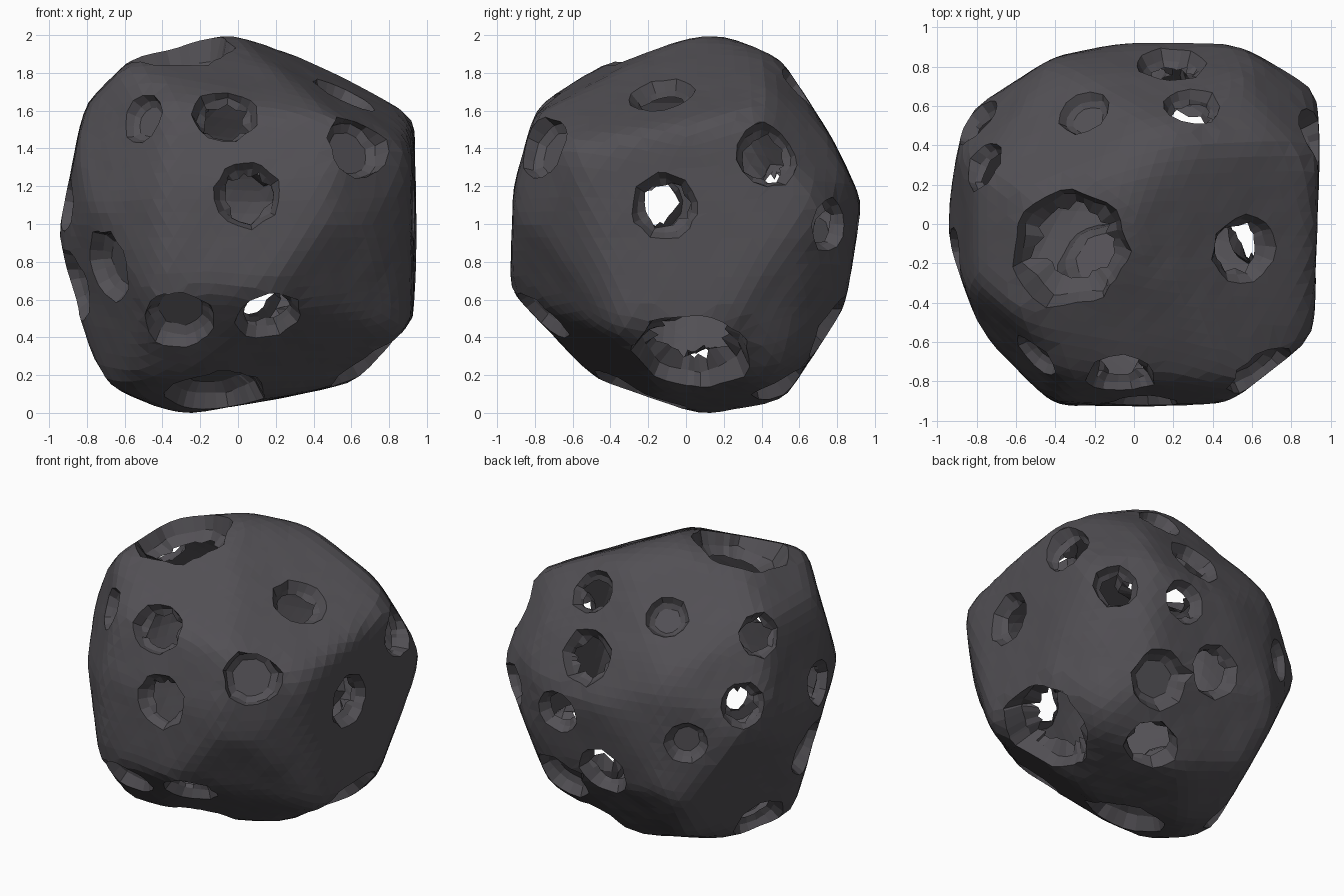
import bpy, bmesh, math, random
from mathutils import Vector
from mathutils.bvhtree import BVHTree

random.seed(4)
cube = bpy.data.objects.get("Cube")
if cube:
    bpy.data.objects.remove(cube)

# Main outlines in hundredths from the rock's centre, each in its own plane
FRONT_OUTLINE = [(-4, 100), (78, 73), (93, 55), (93, -50), (60, -83), (-30, -100), (-74, -82),
                 (-94, -5), (-80, 63), (-55, 88), (-4, 100)]
SIDE_OUTLINE = [(10, 100), (30, 96), (50, 87), (78, 42), (92, 12), (83, -42), (50, -94), (10, -100),
                (-48, -80), (-92, -34), (-90, 20), (-78, 62), (-45, 83), (10, 100)]
TOP_OUTLINE = [(5, 93), (45, 93), (94, 68), (90, -57), (45, -92), (-40, -91), (-76, -57),
               (-95, -5), (-86, 55), (-40, 84), (5, 93)]
# Slanted outlines that trim the corners
FRONT_CORNER = [(42, 94), (86, 58), (115, 11), (83, -73), (12, -98)]
BACK_CORNER = [(3, 90), (74, 78), (94, 8), (65, -89), (41, -103), (-32, -100), (-85, -68), (-115, 8),
               (-94, 64), (3, 90)]
LOWER_CORNER = [(19, 101), (79, 51), (101, 1), (51, -99), (4, -102), (-91, -44), (-106, 30)]
# Single broad chamfer low on the front left
CHAMFER = (Vector((0.49, -0.78, -0.38)), 0.92)


def direction(heading, rise):
    a, e = math.radians(heading), math.radians(rise)
    return Vector((math.cos(e) * math.cos(a), math.cos(e) * math.sin(a), math.sin(e)))


def outline_planes(outline, turn, tilt):
    """Turn each edge of an outline into a cutting plane (normal, distance)."""
    right = direction(turn, 0)
    facing = direction(turn - 90, tilt)
    up = facing.cross(right)
    corners = [(right * u + up * v) / 100 for u, v in outline]
    planes = []
    for start, end in zip(corners, corners[1:]):
        normal = (end - start).cross(facing).normalized()
        planes.append((normal, normal.dot(start)))
    return [(n, h) if h > 0 else (-n, -h) for n, h in planes]


def rock_body(bm):
    """Push a ball out to the planes, then soften the corners."""
    planes = (outline_planes(FRONT_OUTLINE, 0, 0) + outline_planes(SIDE_OUTLINE, 90, 0)
              + outline_planes(TOP_OUTLINE, 0, 90) + outline_planes(FRONT_CORNER, 35, 24)
              + outline_planes(BACK_CORNER, 215, 24) + outline_planes(LOWER_CORNER, 145, -24) + [CHAMFER])
    bmesh.ops.create_icosphere(bm, subdivisions=5, radius=1)
    for v in bm.verts:
        d = v.co.normalized()
        reach = min(h / n.dot(d) for n, h in planes if n.dot(d) > 0.001)
        v.co = d * reach * random.uniform(1.007, 1.022)
    for _ in range(2):
        bmesh.ops.smooth_vert(bm, verts=bm.verts, factor=0.5,
                              use_axis_x=True, use_axis_y=True, use_axis_z=True)


def extrude_ring(bm, edges):
    """Extrude an open rim and return the new rim's vertices and edges."""
    new = bmesh.ops.extrude_edge_only(bm, edges=edges)["geom"]
    return ([g for g in new if isinstance(g, bmesh.types.BMVert)],
            [g for g in new if isinstance(g, bmesh.types.BMEdge) and len(g.link_faces) == 1])


def crater(bm, skin, heading, rise, radius, hole):
    """Open a seven-sided patch, step the wall inward, then close or break the floor."""
    aim = direction(heading, rise)
    centre = skin.ray_cast(aim * 2, -aim)[0]
    bm.normal_update()
    patch = {f for f in bm.faces if (f.calc_center_median() - centre).length < radius}
    normal = sum((f.normal * f.calc_area() for f in patch), Vector()).normalized()
    side = normal.orthogonal().normalized()
    across = normal.cross(side)
    edges = [e for e in {e for f in patch for e in f.edges}
             if len(e.link_faces) == 2 and sum(f in patch for f in e.link_faces) == 1]
    bmesh.ops.delete(bm, geom=list(patch), context='FACES')
    sector = math.tau / 7

    def place(verts, share, height, wobble):
        for v in verts:
            angle = math.atan2((v.co - centre).dot(across), (v.co - centre).dot(side))
            corner = math.cos(sector / 2) / math.cos(angle % sector - sector / 2)
            reach = 1.05 * radius * share * corner * random.uniform(1 - wobble, 1 + wobble)
            v.co = centre + (side * math.cos(angle) + across * math.sin(angle)) * reach + normal * height

    # Rim laid back on the rock's skin
    rim = {v for e in edges for v in e.verts}
    place(rim, 1, 0, 0.03)
    for v in rim:
        v.co = skin.find_nearest(v.co)[0]
    level = sum((v.co - centre).dot(normal) for v in rim) / len(rim)
    # Sloping wall
    verts, edges = extrude_ring(bm, edges)
    place(verts, 0.82, level - 0.3 * radius, 0.03)
    verts, edges = extrude_ring(bm, edges)
    if hole:
        # Ragged opening
        place(verts, hole, level - 0.45 * radius, 0.2)
    else:
        # Flat closed floor
        place(verts, 0.6, level - 0.45 * radius, 0.03)
        bmesh.ops.holes_fill(bm, edges=edges, sides=0)


# Crater directions as (heading, rise) in degrees, grouped by size
SMALL_CLOSED = [(-127, 34), (114, 47), (125, -3)]
MEDIUM_CLOSED = [(-50, 23), (-141, -14), (-112, -31), (-173, -20), (61, -32)]
LARGE_CLOSED = [(-117, -73)]
SMALL_BROKEN = [(64, 47), (69, -1), (147, 11), (159, 35), (-170, 7), (44, 0)]
MEDIUM_BROKEN = [(-87, 10), (-95, 37), (-78, -32), (-13, 50), (-7, 6), (25, 20),
                 (87, -24), (61, -56), (77, 24), (170, -51)]
LARGE_BROKEN = [(-159, 69), (2, -43)]

bm = bmesh.new()
rock_body(bm)
skin = BVHTree.FromBMesh(bm)
for group, radius, hole in ((SMALL_CLOSED, 0.14, 0), (MEDIUM_CLOSED, 0.2, 0), (LARGE_CLOSED, 0.27, 0),
                            (SMALL_BROKEN, 0.15, 0.7), (MEDIUM_BROKEN, 0.18, 0.68),
                            (LARGE_BROKEN, 0.32, 0.6)):
    for heading, rise in group:
        crater(bm, skin, heading, rise, radius, hole)
ground = min(v.co.z for v in bm.verts)
bmesh.ops.translate(bm, verts=bm.verts, vec=(0, 0, -ground))

# Stone material and object
stone = bpy.data.materials.new("dark_grey_stone")
stone.use_nodes = True
colour = (0.085, 0.08, 0.09, 1)
stone.diffuse_color = colour
stone.node_tree.nodes["Principled BSDF"].inputs["Base Color"].default_value = colour

mesh = bpy.data.meshes.new("cratered_rock")
bm.to_mesh(mesh)
bm.free()
mesh.materials.append(stone)
rock = bpy.data.objects.new("cratered_rock", mesh)
bpy.context.collection.objects.link(rock)
